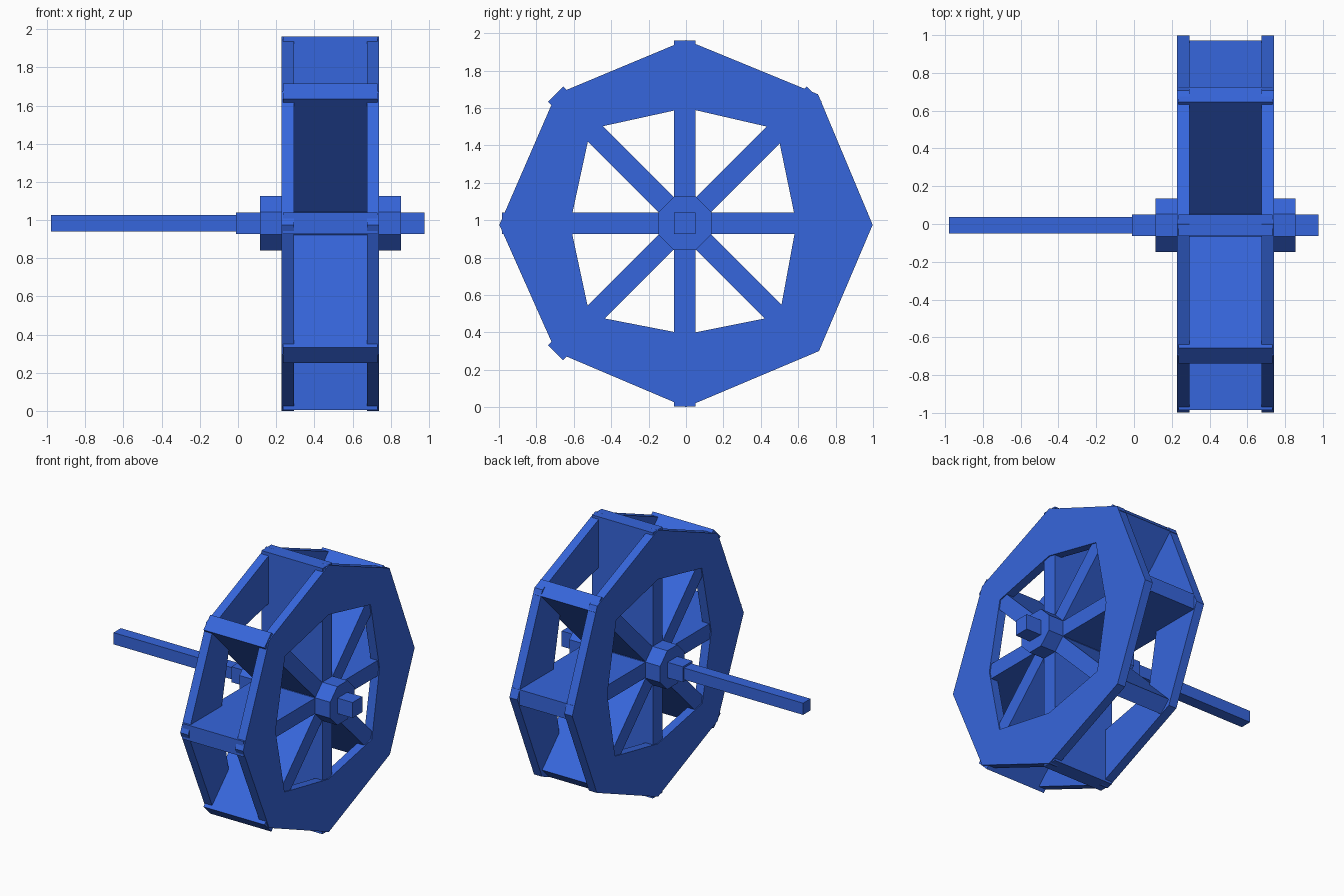
import bpy, bmesh, math
from mathutils import Matrix, Vector

if "Cube" in bpy.data.objects:
    bpy.data.objects.remove(bpy.data.objects["Cube"])

CY, CZ = -0.006, 0.983  # axle centre line
blue = bpy.data.materials.new("blue_paint")
blue.diffuse_color = (0.037, 0.133, 0.716, 1)
blue.use_nodes = True
blue.node_tree.nodes["Principled BSDF"].inputs["Base Color"].default_value = blue.diffuse_color


def finish(name, bm):
    bmesh.ops.recalc_face_normals(bm, faces=bm.faces)
    mesh = bpy.data.meshes.new(name)
    bm.to_mesh(mesh)
    bm.free()
    mesh.materials.append(blue)
    obj = bpy.data.objects.new(name, mesh)
    bpy.context.collection.objects.link(obj)
    return obj


def box(name, x0, x1, y0, y1, z0, z1, angle=0):
    """Box in wheel coordinates, turned about the axle."""
    bm = bmesh.new()
    bmesh.ops.create_cube(bm, size=1)
    size = Matrix.Diagonal((x1 - x0, y1 - y0, z1 - z0, 1))
    mid = Matrix.Translation(((x0 + x1) / 2, (y0 + y1) / 2, (z0 + z1) / 2))
    bm.transform(Matrix.Translation((0, CY, CZ)) @ Matrix.Rotation(angle, 4, 'X') @ mid @ size)
    return finish(name, bm)


def ring(name, x0, x1, outer, inner):
    """Flat plate with a hole, from two matching (y, z) outlines."""
    bm = bmesh.new()
    loops = [[bm.verts.new((x, y, z)) for y, z in pts]
             for x, pts in ((x0, outer), (x1, outer), (x1, inner), (x0, inner))]
    n = len(outer)
    for a, b in zip(loops, loops[1:] + loops[:1]):
        for i in range(n):
            j = (i + 1) % n
            bm.faces.new((a[i], a[j], b[j], b[i]))
    return finish(name, bm)


# Side rims
outer = [(0, 1.963), (0.706, 1.673), (0.998, 0.975), (0.711, 0.30),
         (0, 0.0), (-0.695, 0.295), (-0.998, 0.975), (-0.695, 1.673)]
inner = [(0, 1.6), (0.485, 1.488), (0.59, 0.98), (0.50, 0.49),
         (0, 0.39), (-0.515, 0.49), (-0.62, 0.98), (-0.51, 1.488)]
ring("rim_left", 0.228, 0.293, outer, inner)
ring("rim_right", 0.675, 0.74, outer, inner)

# Radial paddle boards, one slightly shorter
for i in range(8):
    length = 0.955 if i == 7 else 0.978
    box(f"paddle_{i + 1}", 0.235, 0.732, 0.1, length, -0.057, 0.057, i * math.pi / 4)

# Octagonal hub
bm = bmesh.new()
bmesh.ops.create_cone(bm, cap_ends=True, segments=8, radius1=0.154, radius2=0.154, depth=0.74)
bm.transform(Matrix.Translation((0.485, CY, CZ)) @ Matrix.Rotation(math.pi / 2, 4, 'Y')
             @ Matrix.Rotation(math.pi / 8, 4, 'Z'))
finish("hub", bm)

# Square axle: thick core and thin shaft
box("axle_core", -0.01, 0.977, -0.057, 0.057, -0.057, 0.057)
box("axle_shaft", -0.98, -0.01, -0.043, 0.043, -0.043, 0.043)
